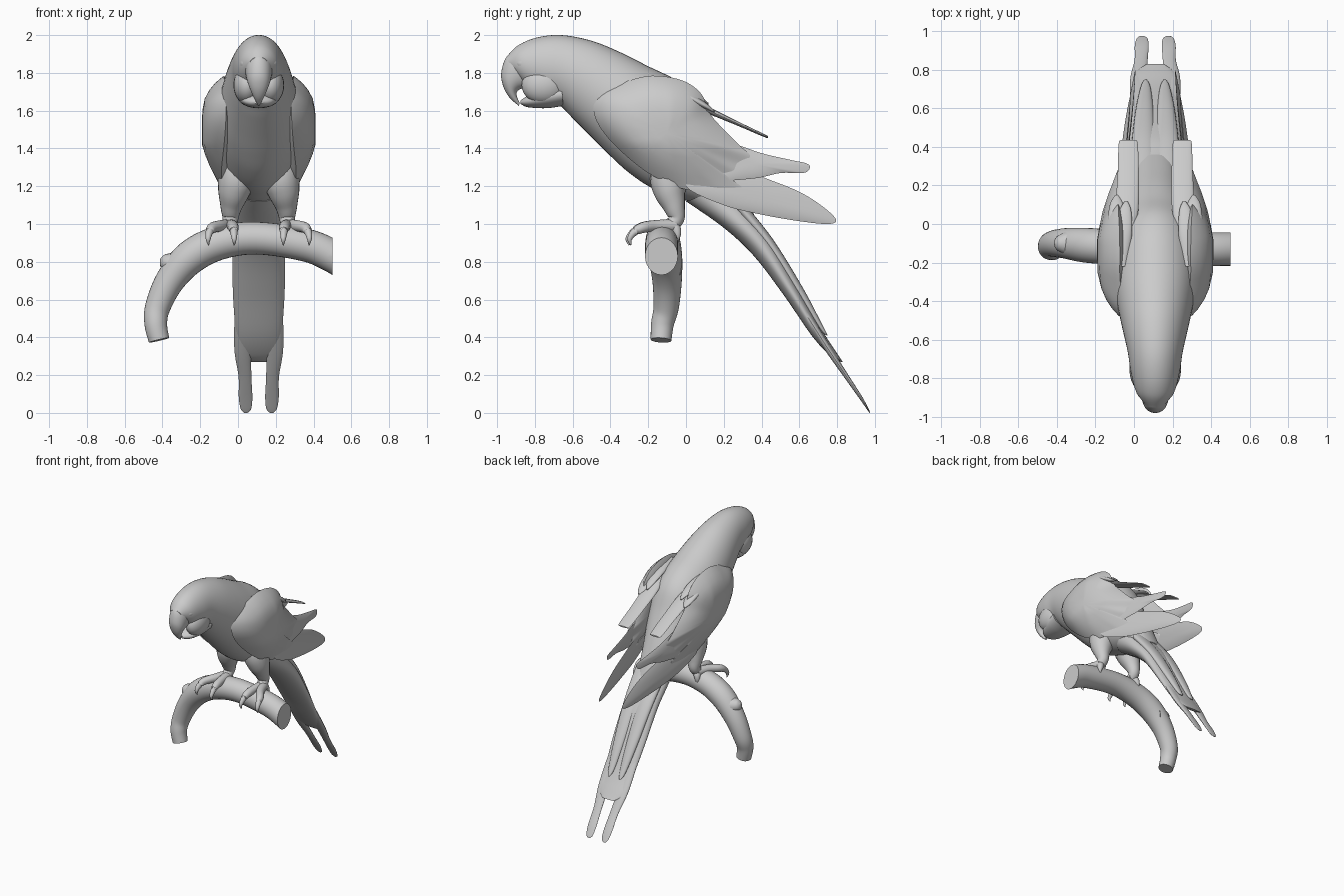
import bpy, bmesh, math
from mathutils import Vector

CX = 0.11  # symmetry plane of the bird


def spline(pts, n, closed=False):
    """Catmull-Rom through tuples of any length."""
    out, m = [], len(pts)
    for i in range(m if closed else m - 1):
        if closed:
            q = [pts[(i + k) % m] for k in (-1, 0, 1, 2)]
        else:
            q = [pts[min(max(i + k, 0), m - 1)] for k in (-1, 0, 1, 2)]
        for j in range(n):
            t = j / n
            out.append(tuple(0.5 * (2 * b + (c - a) * t + (2 * a - 5 * b + 4 * c - d) * t * t
                                    + (3 * b - a - 3 * c + d) * t ** 3) for a, b, c, d in zip(*q)))
    if not closed:
        out.append(tuple(pts[-1]))
    return out


def finish(name, bm, x, mirror):
    bmesh.ops.recalc_face_normals(bm, faces=bm.faces)
    me = bpy.data.meshes.new(name)
    bm.to_mesh(me)
    bm.free()
    ob = bpy.data.objects.new(name, me)
    ob.location.x = x
    bpy.context.collection.objects.link(ob)
    if mirror:
        ob.modifiers.new("mirror", 'MIRROR').use_mirror_merge = False
    return ob


def skin(name, rings, x=CX, mirror=False, cut_x=None):
    """Bridge a list of rings and cap both ends; cut_x trims flat at that x."""
    bm = bmesh.new()
    vs = [[bm.verts.new(p) for p in r] for r in rings]
    n = len(rings[0])
    for a, b in zip(vs, vs[1:]):
        for i in range(n):
            bm.faces.new((a[i], a[(i + 1) % n], b[(i + 1) % n], b[i]))
    bm.faces.new(vs[0])
    bm.faces.new(vs[-1])
    if cut_x is not None:
        cut = bmesh.ops.bisect_plane(bm, geom=bm.verts[:] + bm.edges[:] + bm.faces[:],
                                     plane_co=(cut_x, 0, 0), plane_no=(1, 0, 0), clear_outer=True)
        edges = [e for e in cut['geom_cut'] if isinstance(e, bmesh.types.BMEdge)]
        bmesh.ops.contextual_create(bm, geom=edges)
    return finish(name, bm, x, mirror)


def loft(name, secs, mirror=False, n=32, steps=6):
    """Sections: top y, top z, bottom y, bottom z, half width, centre x."""
    rings = []
    for ty, tz, by, bz, w, cx in spline(secs, steps):
        ring = []
        for i in range(n):
            a = 2 * math.pi * i / n
            k = (1 + math.cos(a)) / 2
            ring.append((cx + w * math.sin(a), by + (ty - by) * k, bz + (tz - bz) * k))
        rings.append(ring)
    return skin(name, rings, mirror=mirror)


def tube(name, path, x=CX, mirror=False, n=20, steps=6, cut_x=None):
    """Path points: x, y, z, radius."""
    pts = spline(path, steps)
    rings = []
    for i, p in enumerate(pts):
        t = Vector(pts[min(i + 1, len(pts) - 1)][:3]) - Vector(pts[max(i - 1, 0)][:3])
        t.normalize()
        ref = Vector((0, 1, 0)) if abs(t.y) < 0.8 else Vector((1, 0, 0))
        u = t.cross(ref).normalized()
        v = t.cross(u)
        rings.append([Vector(p[:3]) + p[3] * (u * math.cos(2 * math.pi * k / n) + v * math.sin(2 * math.pi * k / n))
                      for k in range(n)])
    return skin(name, rings, x, mirror, cut_x)


def vane(name, outline, centre, xf, bulge, thick, steps=5, power=2.6):
    """Domed plate from a side outline (y, z); xf gives its distance from the middle,
    bulge(y, z) the height of the dome."""
    edge = spline(outline, steps, True)
    bm = bmesh.new()

    def point(s, p, hf):
        y = centre[0] + (p[0] - centre[0]) * s
        z = centre[1] + (p[1] - centre[1]) * s
        return bm.verts.new((xf(y, z) + hf(y, z) * (1 - s ** power), y, z))
    rim = [point(1, p, bulge) for p in edge]
    n = len(edge)
    for hf in (bulge, lambda y, z: -thick):
        prev = rim
        for s in (0.985, 0.95, 0.87, 0.75, 0.6, 0.4, 0.2):
            cur = [point(s, p, hf) for p in edge]
            for i in range(n):
                bm.faces.new((prev[i], prev[(i + 1) % n], cur[(i + 1) % n], cur[i]))
            prev = cur
        c = point(0, edge[0], hf)
        for i in range(n):
            bm.faces.new((prev[i], prev[(i + 1) % n], c))
    return finish(name, bm, CX, True)


def ball(name, loc, size):
    bm = bmesh.new()
    bmesh.ops.create_uvsphere(bm, u_segments=24, v_segments=14, radius=1)
    for v in bm.verts:
        v.co = Vector([c + s * k for c, s, k in zip(loc, size, v.co)])
    return finish(name, bm, CX, True)


# head and body in one smooth loft
loft("body", [(-.95, 1.885, -.92, 1.80, .05, 0), (-.89, 1.945, -.84, 1.72, .1, 0),
              (-.79, 1.987, -.74, 1.66, .127, 0), (-.66, 2.0, -.67, 1.63, .142, 0),
              (-.5, 1.97, -.6, 1.56, .168, 0), (-.35, 1.91, -.5, 1.46, .195, 0),
              (-.2, 1.835, -.4, 1.36, .217, 0), (-.05, 1.76, -.3, 1.27, .222, 0),
              (.06, 1.66, -.18, 1.19, .21, 0), (.14, 1.5, -.05, 1.14, .185, 0),
              (.22, 1.35, .05, 1.11, .15, 0), (.29, 1.2, .17, 1.07, .12, 0),
              (.36, 1.05, .26, 1.0, .1, 0)], n=48)

# hooked upper beak, lower beak, cheeks and brows
loft("upper_beak", [(-.88, 1.93, -.82, 1.74, .075, 0), (-.95, 1.885, -.845, 1.72, .07, 0),
                    (-.978, 1.80, -.875, 1.715, .06, 0), (-.968, 1.73, -.895, 1.70, .046, 0),
                    (-.935, 1.67, -.895, 1.675, .028, 0), (-.885, 1.625, -.88, 1.64, .006, 0)])
loft("lower_beak", [(-.66, 1.75, -.65, 1.625, .12, 0), (-.75, 1.73, -.74, 1.613, .11, 0),
                    (-.83, 1.685, -.835, 1.618, .075, 0), (-.875, 1.655, -.875, 1.635, .02, 0)])
ball("cheek", (.062, -.75, 1.735), (.072, .12, .1))
ball("brow", (.072, -.82, 1.85), (.034, .08, .04))

# folded wing
vane("wing", [(-.49, 1.62), (-.45, 1.70), (-.33, 1.75), (-.18, 1.785), (-.02, 1.76), (.08, 1.69),
              (.13, 1.58), (.22, 1.48), (.29, 1.41), (.34, 1.36), (.30, 1.31), (.31, 1.25), (.24, 1.23),
              (.30, 1.19), (.22, 1.155), (.12, 1.17), (-.03, 1.19), (-.2, 1.27), (-.36, 1.40), (-.46, 1.52)],
     (-.1, 1.48), lambda y, z: .197 - .08 * max(0, y - .05) - .1 * max(0, -.25 - y) - .1 * max(0, z - 1.65),
     lambda y, z: .104 * max(.2, 1 - 1.7 * max(0, y + .08)) * max(.2, 1 - 2.6 * max(0, 1.42 - z)), .05, power=4)

# long flight feathers at the back of the wing
vane("lower_flight_feathers", [(.0, 1.2), (.2, 1.1), (.4, 1.05), (.6, 1.015), (.75, 1.0), (.795, 1.02),
                               (.74, 1.08), (.62, 1.16), (.48, 1.22), (.3, 1.28), (.1, 1.3)],
     (.38, 1.14), lambda y, z: .225 - .165 * y - .12 * (z - 1.1), lambda y, z: .014, .014)
vane("upper_flight_feathers", [(.1, 1.45), (.25, 1.425), (.4, 1.375), (.55, 1.34), (.64, 1.32), (.655, 1.295),
                               (.62, 1.27), (.5, 1.27), (.35, 1.24), (.15, 1.25)],
     (.35, 1.32), lambda y, z: .215 - .13 * y - .15 * (z - 1.3), lambda y, z: .012, .012)

# loose feathers lying flat over the back
for name, secs in (
    ("long_back_feather", [(-.1, 1.72, -.1, 1.67, .04, .18), (.05, 1.655, .05, 1.61, .06, .15),
                           (.25, 1.555, .25, 1.53, .055, .14), (.41, 1.478, .41, 1.462, .05, .14),
                           (.435, 1.465, .435, 1.455, .04, .14)]),
    ("middle_back_feather", [(-.15, 1.74, -.15, 1.69, .03, .2), (0, 1.70, 0, 1.65, .045, .2),
                             (.1, 1.645, .1, 1.61, .035, .2), (.15, 1.60, .15, 1.59, .008, .2)]),
    ("short_back_feather", [(-.22, 1.76, -.22, 1.70, .03, .17), (-.05, 1.73, -.05, 1.69, .045, .165),
                            (.07, 1.68, .07, 1.655, .03, .155), (.12, 1.64, .12, 1.63, .006, .15)]),
):
    loft(name, secs, mirror=True, n=20)

# tail: broad fan, upper covering feathers, two long streamers
loft("tail", [(.24, 1.2, .0, 1.12, .12, 0), (.37, 1.03, .2, .98, .138, 0), (.46, .91, .36, .83, .14, 0),
              (.6, .66, .52, .62, .137, 0), (.72, .44, .665, .41, .122, 0), (.79, .33, .765, .30, .105, 0),
              (.83, .27, .82, .27, .05, 0)])
loft("tail_cover_feather", [(.3, 1.12, .25, 1.08, .07, .06), (.46, .92, .42, .88, .06, .06),
                            (.62, .66, .58, .63, .045, .055), (.72, .47, .7, .45, .025, .05),
                            (.75, .41, .745, .41, .006, .05)], mirror=True, n=20)
loft("tail_streamer", [(.6, .62, .56, .6, .05, .075), (.76, .36, .73, .34, .045, .085),
                       (.86, .2, .84, .185, .034, .073), (.93, .09, .915, .08, .036, .07),
                       (.965, .025, .957, .02, .028, .068), (.975, .002, .972, .0, .01, .068)], mirror=True, n=20)

# legs and toes
tube("leg", [(.105, -.06, 1.36, .1), (.115, -.09, 1.25, .1), (.132, -.085, 1.17, .085), (.146, -.062, 1.09, .058),
             (.15, -.05, 1.03, .042), (.155, -.08, .995, .038), (.16, -.12, .98, .03)], mirror=True)
for name, toe in (
    ("outer_toe", [(.16, -.06, .99, .035), (.2, -.16, .99, .031), (.245, -.23, .98, .028),
                   (.262, -.275, .955, .02), (.268, -.298, .92, .013), (.266, -.29, .888, .003)]),
    ("inner_toe", [(.15, -.06, .99, .035), (.14, -.16, .99, .031), (.135, -.235, .98, .028),
                   (.132, -.28, .955, .02), (.13, -.308, .92, .013), (.13, -.30, .888, .003)]),
    ("back_toe", [(.155, -.08, .99, .035), (.17, -.055, .975, .028), (.18, -.045, .94, .018), (.18, -.05, .9, .004)]),
):
    tube(name, toe, mirror=True, n=14)

# curved perch branch, cut flat on one side, with a small knot
tube("branch", [(.6, -.13, .77, .088), (.5, -.13, .83, .087), (.36, -.13, .888, .087), (.1, -.125, .925, .086),
                (-.1, -.12, .9, .09), (-.25, -.11, .825, .09), (-.36, -.1, .70, .078), (-.425, -.105, .56, .067),
                (-.435, -.125, .47, .06), (-.418, -.132, .385, .055)], x=0, n=28, cut_x=.5)
tube("branch_knot", [(-.27, -.1, .77, .08), (-.33, -.1, .785, .068), (-.375, -.1, .80, .05),
                     (-.40, -.1, .812, .03), (-.41, -.1, .817, .004)], x=0, n=16)

# smooth shading
bpy.ops.object.select_all(action='SELECT')
bpy.context.view_layer.objects.active = bpy.data.objects["body"]
bpy.ops.object.shade_smooth_by_angle(angle=math.radians(40))
